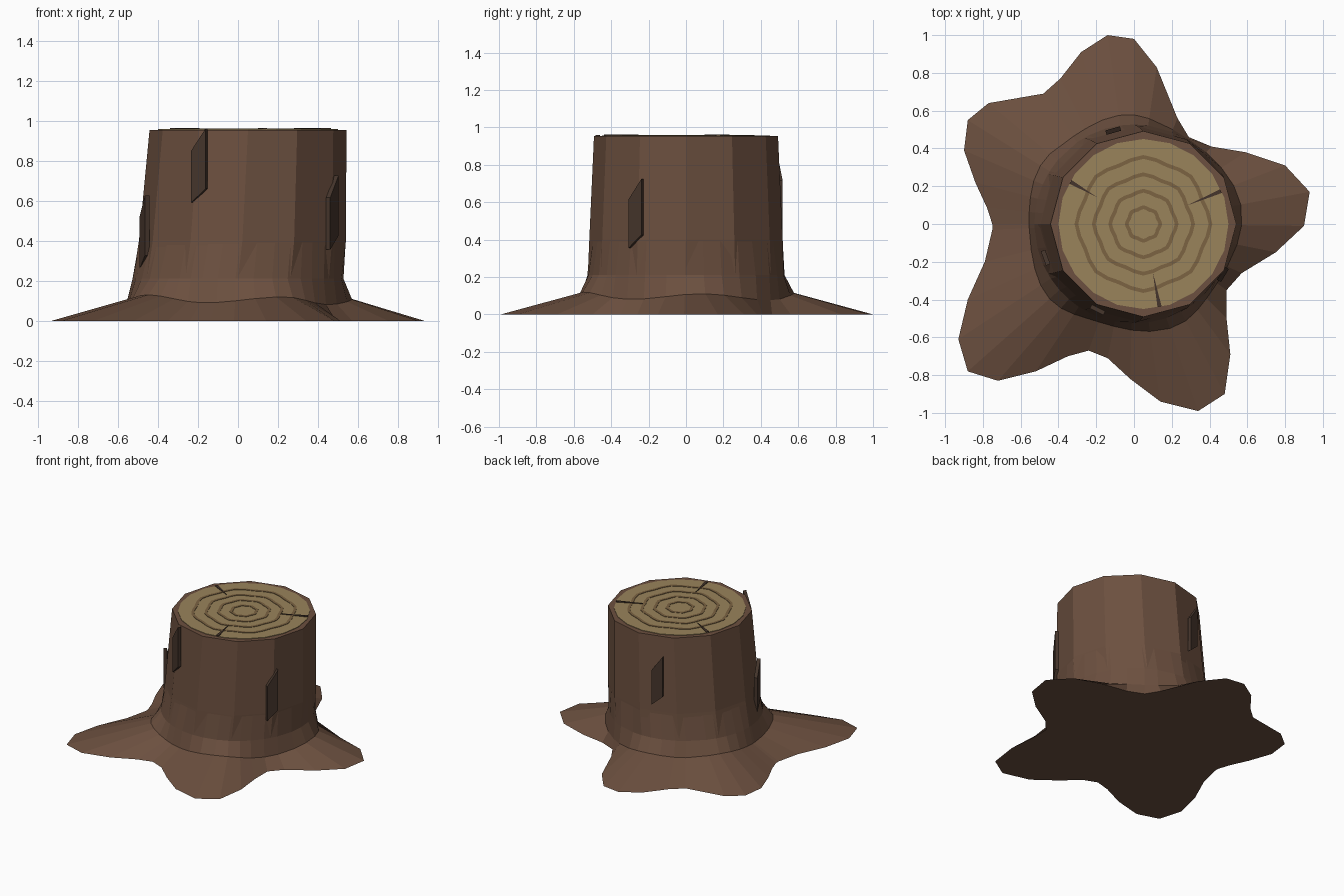
import bpy, bmesh
from math import sin, cos, radians, atan2, hypot, pi

if "Cube" in bpy.data.objects:
    bpy.data.objects.remove(bpy.data.objects["Cube"])


def material(name, rgb):
    m = bpy.data.materials.new(name)
    m.diffuse_color = (*rgb, 1)
    m.use_nodes = True
    m.node_tree.nodes["Principled BSDF"].inputs["Base Color"].default_value = m.diffuse_color
    return m


BARK = material("bark", (0.15, 0.08, 0.05))
DARK = material("dark_bark", (0.06, 0.036, 0.025))
WOOD = material("cut_wood", (0.32, 0.23, 0.105))
RING = material("growth_ring", (0.2, 0.125, 0.055))


def loft(name, rings, mat, bottom=True, top=True):
    """Skin a stack of equal-length closed rings."""
    bm = bmesh.new()
    loops = [[bm.verts.new(p) for p in ring] for ring in rings]
    n = len(loops[0])
    for a, b in zip(loops, loops[1:]):
        for i in range(n):
            j = (i + 1) % n
            bm.faces.new((a[i], a[j], b[j], b[i]))
    if bottom:
        bm.faces.new(loops[0][::-1])
    if top:
        bm.faces.new(loops[-1])
    me = bpy.data.meshes.new(name)
    bm.to_mesh(me)
    bm.free()
    me.materials.append(mat)
    ob = bpy.data.objects.new(name, me)
    bpy.context.collection.objects.link(ob)
    return ob


def circle(n, r, z, cx, wobble=0.0, waves=8):
    pts = []
    for i in range(n):
        a = 2 * pi * i / n
        rr = r + wobble * cos(waves * a)
        pts.append((cx + rr * cos(a), rr * sin(a), z))
    return pts


TOP_X = 0.05

# Trunk: leaning twelve-sided prism
loft("trunk", [circle(12, 0.525, 0.21, 0.0), circle(12, 0.517, 0.40, 0.022),
               circle(12, 0.492, 0.953, TOP_X)], BARK)

# Root flare: five spreading roots rising into the trunk
outline = [(.93, .17), (.80, .31), (.59, .38), (.41, .41), (.29, .46), (.23, .56),
           (.12, .83), (.0, .98), (-.14, 1.0), (-.28, .91), (-.39, .77), (-.48, .69),
           (-.77, .64), (-.88, .55), (-.90, .39), (-.84, .22), (-.78, .09), (-.75, 0),
           (-.75, -.03), (-.79, -.2), (-.88, -.4), (-.93, -.61), (-.88, -.78),
           (-.72, -.83), (-.52, -.78), (-.35, -.70), (-.24, -.67), (-.14, -.71),
           (-.02, -.82), (.14, -.94), (.34, -.99), (.48, -.90), (.51, -.69),
           (.49, -.50), (.49, -.35), (.57, -.26), (.75, -.15), (.90, -.01)]
ground, skirt, collar, upper = [], [], [], []
for x, y in outline:
    a, R = atan2(y, x), hypot(x, y)
    c, s = cos(a), sin(a)
    r = 0.48 + 0.1 * R
    flat = 0.517 * cos(pi / 12) / cos(a % (pi / 6) - pi / 12)
    ground.append((x, y, 0))
    skirt.append((r * c, r * s, 0.03 + 0.085 * R))
    collar.append((0.527 * c, 0.527 * s, 0.21))
    upper.append((0.022 + flat * c, flat * s, 0.39))
loft("root_flare", [ground, skirt, collar, upper], BARK, top=False)

# Cut face and growth rings
loft("cut_face", [circle(20, 0.45, 0.945, TOP_X), circle(20, 0.45, 0.957, TOP_X)], WOOD)
for k, r in enumerate((0.085, 0.17, 0.255, 0.345)):
    n = 32
    w = 0.004 + 0.002 * k
    loft(f"growth_ring_{k + 1}",
         [circle(n, r + 0.01, 0.956, TOP_X, w), circle(n, r + 0.01, 0.960, TOP_X, w),
          circle(n, r - 0.01, 0.960, TOP_X, w), circle(n, r - 0.01, 0.956, TOP_X, w)],
         RING, bottom=False, top=False)

# Radial cracks: thin wedges pointing to the middle
for k, (deg, inner) in enumerate(((23, 0.25), (150, 0.28), (281, 0.26))):
    a = radians(deg)
    shape = [(inner, 0), (0.445, -0.011), (0.445, 0.011)]
    tri = [(TOP_X + u * cos(a) - v * sin(a), u * sin(a) + v * cos(a)) for u, v in shape]
    loft(f"crack_{k + 1}", [[(x, y, z) for x, y in tri] for z in (0.955, 0.962)], DARK)

# Bark plates: slanted slabs on the trunk (angle, middle height)
for k, (deg, zc) in enumerate(((243, 0.775), (-31, 0.54), (200, 0.44), (106, 0.64))):
    a = radians(deg)
    cx = 0.05 * zc
    shape = [(-0.04, -0.185), (0.04, -0.115), (0.04, 0.185), (-0.04, 0.075)]
    rad = 0.537 - 0.035 * zc
    rings = [[(cx + d * cos(a) - u * sin(a), d * sin(a) + u * cos(a), zc + v)
              for u, v in shape] for d in (rad - 0.012, rad + 0.012)]
    loft(f"bark_plate_{k + 1}", rings, DARK)
